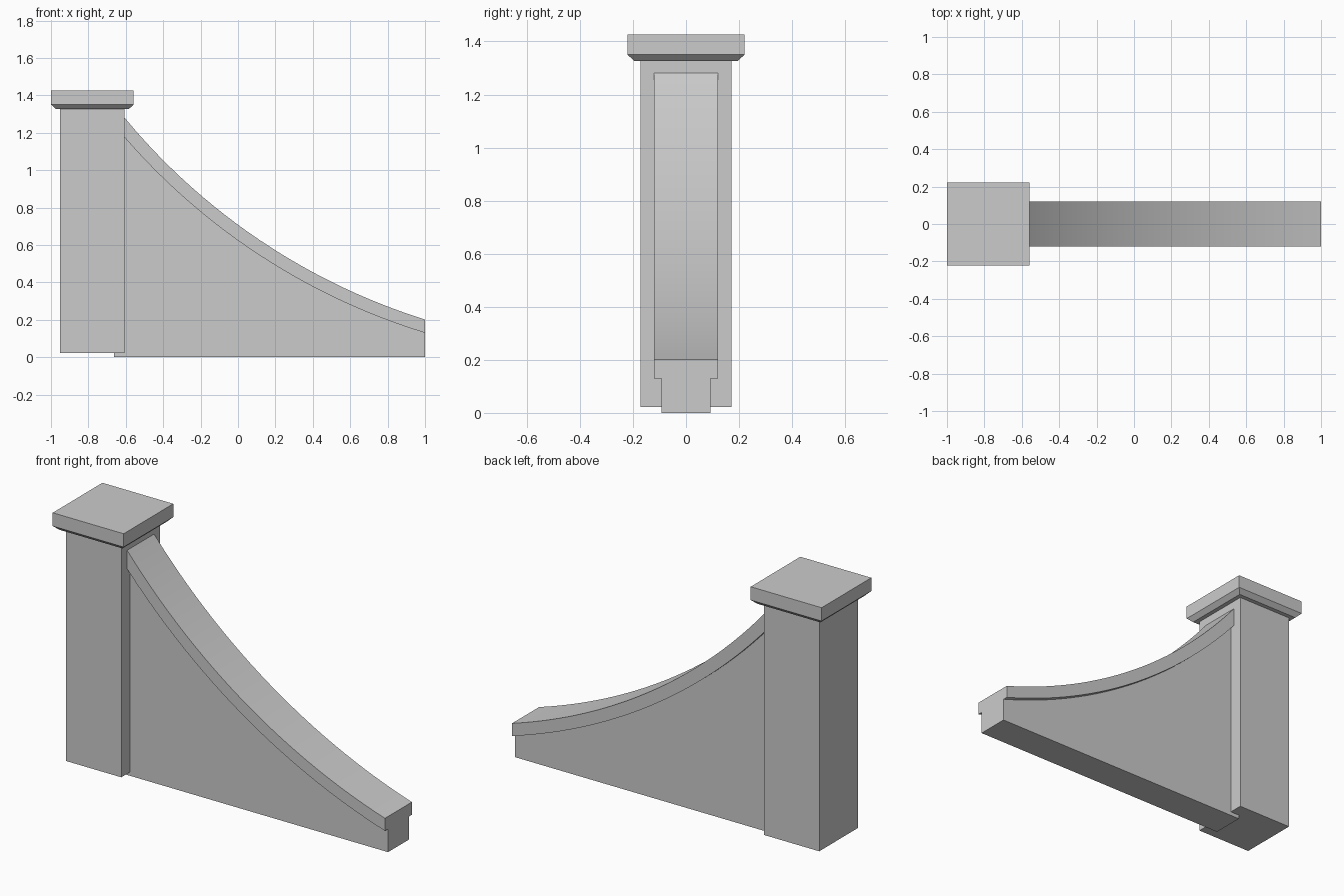
import bpy, bmesh, math

if "Cube" in bpy.data.objects:
    bpy.data.objects.remove(bpy.data.objects["Cube"])

POST_X = -0.779          # centre of the post
CX, CZ, R = 2.02, 3.455, 3.41   # circle behind the sweeping curve
X0, X1, STEPS = -0.664, 1.0, 28


def make_object(name, bm):
    bmesh.ops.recalc_face_normals(bm, faces=bm.faces[:])
    mesh = bpy.data.meshes.new(name)
    bm.to_mesh(mesh)
    bm.free()
    obj = bpy.data.objects.new(name, mesh)
    bpy.context.collection.objects.link(obj)
    return obj


def square_stack(name, levels):
    """Square column lofted through (half_width, z) levels."""
    bm = bmesh.new()
    rings = [[bm.verts.new((POST_X + sx * h, sy * h, z))
              for sx, sy in ((-1, -1), (1, -1), (1, 1), (-1, 1))]
             for h, z in levels]
    bm.faces.new(rings[0])
    bm.faces.new(rings[-1])
    for a, b in zip(rings, rings[1:]):
        for i in range(4):
            j = (i + 1) % 4
            bm.faces.new((a[i], a[j], b[j], b[i]))
    return make_object(name, bm)


def arc_z(x, radius):
    return CZ - math.sqrt(radius ** 2 - (x - CX) ** 2)


def swept_wall(name, half_y, bottom, top):
    """Strip between two height functions, given thickness in y."""
    bm = bmesh.new()
    rings = []
    for i in range(STEPS + 1):
        x = X0 + (X1 - X0) * i / STEPS
        rings.append([bm.verts.new((x, y, z)) for y, z in (
            (-half_y, bottom(x)), (half_y, bottom(x)),
            (half_y, top(x)), (-half_y, top(x)))])
    bm.faces.new(rings[0])
    bm.faces.new(rings[-1])
    for a, b in zip(rings, rings[1:]):
        for i in range(4):
            j = (i + 1) % 4
            bm.faces.new((a[i], a[j], b[j], b[i]))
    obj = make_object(name, bm)
    bpy.ops.object.select_all(action='DESELECT')
    obj.select_set(True)
    bpy.context.view_layer.objects.active = obj
    bpy.ops.object.shade_smooth_by_angle(angle=math.radians(30))
    return obj


# Post and its bevelled cap
square_stack("post", [(0.172, 0.022), (0.172, 1.33)])
square_stack("post_cap", [(0.196, 1.327), (0.221, 1.351), (0.221, 1.426)])

# Curved side wall and the wider coping on top of it
swept_wall("side_wall", 0.0925, lambda x: 0.0, lambda x: arc_z(x, R + 0.067))
swept_wall("coping", 0.12, lambda x: arc_z(x, R + 0.068), lambda x: arc_z(x, R))
